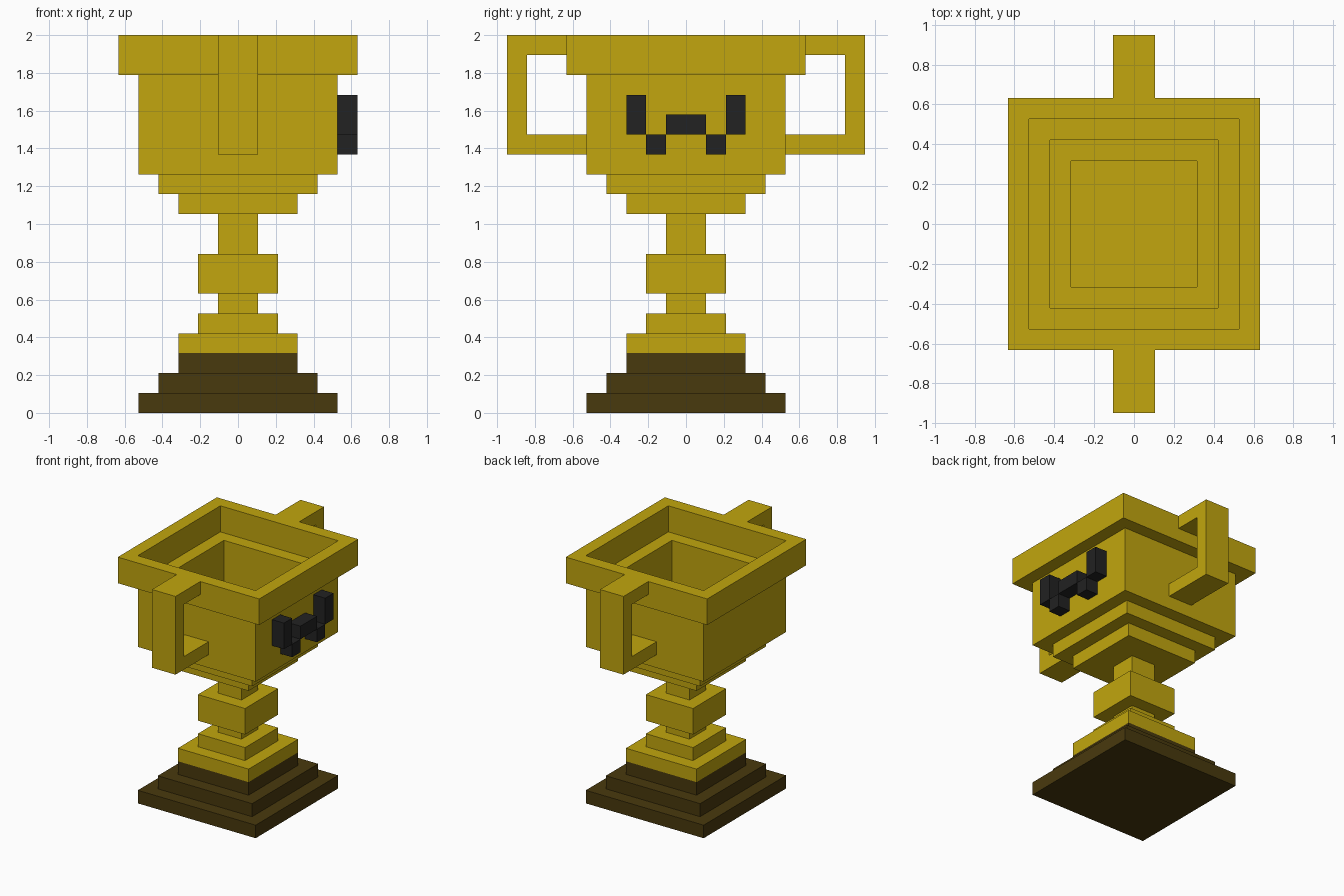
import bpy
import bmesh

if "Cube" in bpy.data.objects:
    bpy.data.objects.remove(bpy.data.objects["Cube"], do_unlink=True)

U = 2 / 19  # one block; every size below is counted in blocks


def material(name, rgb):
    mat = bpy.data.materials.new(name)
    mat.use_nodes = True
    mat.diffuse_color = (*rgb, 1)
    bsdf = mat.node_tree.nodes["Principled BSDF"]
    bsdf.inputs["Base Color"].default_value = (*rgb, 1)
    bsdf.inputs["Roughness"].default_value = 0.8
    return mat


GOLD = material("gold", (0.539, 0.381, 0.0044))
BROWN = material("dark brown", (0.066, 0.041, 0.004))
BLACK = material("black", (0.016, 0.016, 0.016))


def finish(name, bm, mat):
    bmesh.ops.scale(bm, vec=(U, U, U), verts=bm.verts)
    mesh = bpy.data.meshes.new(name)
    bm.to_mesh(mesh)
    bm.free()
    mesh.materials.append(mat)
    obj = bpy.data.objects.new(name, mesh)
    bpy.context.collection.objects.link(obj)
    return obj


def square_lathe(name, profile, mat, cap_start=False, cap_end=False):
    """Sweep a (half width, height) profile around a square."""
    bm = bmesh.new()
    corners = ((-1, -1), (1, -1), (1, 1), (-1, 1))
    rings = [[bm.verts.new((sx * r, sy * r, z)) for sx, sy in corners]
             for r, z in profile]
    for a, b in zip(rings, rings[1:]):
        for i in range(4):
            j = (i + 1) % 4
            bm.faces.new((a[i], a[j], b[j], b[i]))
    if cap_start:
        bm.faces.new(rings[0][::-1])
    if cap_end:
        bm.faces.new(rings[-1])
    return finish(name, bm, mat)


def extrude_x(name, outline, x0, x1, mat):
    """Extrude a (y, z) outline from x0 to x1."""
    bm = bmesh.new()
    face = bm.faces.new([bm.verts.new((x0, y, z)) for y, z in outline])
    ext = bmesh.ops.extrude_face_region(bm, geom=[face], use_keep_orig=True)
    moved = [g for g in ext["geom"] if isinstance(g, bmesh.types.BMVert)]
    bmesh.ops.translate(bm, vec=(x1 - x0, 0, 0), verts=moved)
    bmesh.ops.recalc_face_normals(bm, faces=bm.faces)
    return finish(name, bm, mat)


# Stepped foot
square_lathe("foot", [(5, 0), (5, 1), (4, 1), (4, 2), (3, 2), (3, 3)],
             BROWN, cap_start=True)

# Stem with its knob
square_lathe("stem", [(3, 3), (3, 4), (2, 4), (2, 5), (1, 5), (1, 6),
                      (2, 6), (2, 8), (1, 8), (1, 10)], GOLD)

# Hollow bowl: up the outside, over the rim, down the stepped inside
square_lathe("bowl", [(1, 10), (3, 10), (3, 11), (4, 11), (4, 12), (5, 12),
                      (5, 17), (6, 17), (6, 19), (5, 19), (5, 17), (4, 17),
                      (4, 12), (3, 12), (3, 11)], GOLD, cap_end=True)

# Handles at front and back
hook = [(6, 18), (6, 19), (9, 19), (9, 13), (5, 13), (5, 14), (8, 14), (8, 18)]
for label, s in (("front", -1), ("back", 1)):
    extrude_x(f"{label}_handle", [(s * y, z) for y, z in hook], -1, 1, GOLD)


# Raised face on the left wall
def face_block(name, y0, y1, z0, z1):
    extrude_x(name, [(y0, z0), (y1, z0), (y1, z1), (y0, z1)], 5, 6, BLACK)


face_block("mouth_middle", -1, 1, 14, 15)
for label, s in (("front", -1), ("back", 1)):
    face_block(f"{label}_eye", s * 2, s * 3, 14, 16)
    face_block(f"{label}_mouth_corner", s * 1, s * 2, 13, 14)
